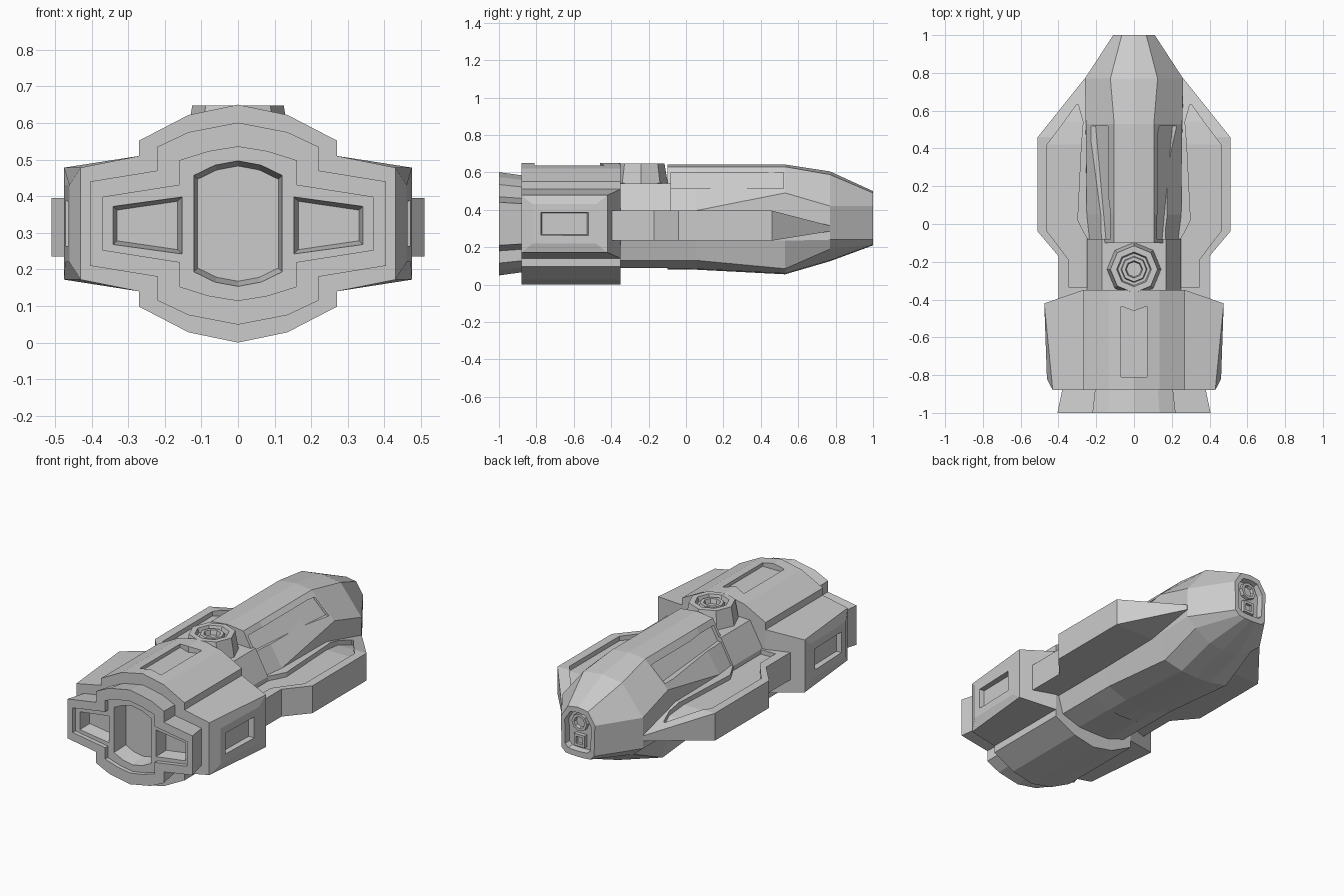
import bpy, bmesh, math

if "Cube" in bpy.data.objects:
    bpy.data.objects.remove(bpy.data.objects["Cube"])

MID = 0.325  # height of the rear block's centre line


def loft(name, sections):
    """Skin a list of equal-length closed loops and cap both ends."""
    bm = bmesh.new()
    rings = [[bm.verts.new(p) for p in s] for s in sections]
    n = len(rings[0])
    for a, b in zip(rings, rings[1:]):
        for i in range(n):
            j = (i + 1) % n
            bm.faces.new((a[i], a[j], b[j], b[i]))
    bm.faces.new(rings[0])
    bm.faces.new(rings[-1])
    bmesh.ops.recalc_face_normals(bm, faces=bm.faces[:])
    me = bpy.data.meshes.new(name)
    bm.to_mesh(me)
    bm.free()
    ob = bpy.data.objects.new(name, me)
    bpy.context.collection.objects.link(ob)
    return ob


def cut(ob, cutter):
    """Subtract a hidden cutter from an object."""
    m = ob.modifiers.new("recess", "BOOLEAN")
    m.operation, m.solver, m.object = "DIFFERENCE", "EXACT", cutter
    cutter.hide_render = True
    cutter.hide_set(True)


def at_y(pts, y, k=1.0, c=MID):
    """Place an x-z outline at depth y, scaled by k about height c."""
    return [(x * k, y, c + (z - c) * k) for x, z in pts]


def mirror_x(half):
    """Half outline from bottom centre to top centre -> closed outline."""
    return half + [(-x, z) for x, z in reversed(half[1:-1])]


def mirror_xz(q):
    """Quarter outline (from top centre outwards) -> closed outline about MID."""
    half = [(x, MID - z) for x, z in q] + [(x, MID + z) for x, z in reversed(q)]
    return mirror_x(half)


def rect(x0, x1, y, z0, z1, s=1):
    return [(s * x0, y, z0), (s * x1, y, z0), (s * x1, y, z1), (s * x0, y, z1)]


def side_rect(s, xa, ya, xb, yb, h):
    """Upright rectangle facing sideways, centred on MID."""
    return [(s * xa, ya, MID - h), (s * xb, yb, MID - h),
            (s * xb, yb, MID + h), (s * xa, ya, MID + h)]


def rings(cx, prof, n, axis="z", cc=0.0):
    """Polygon rings of (radius, position) for turned parts."""
    out = []
    for r, p in prof:
        ang = [2 * math.pi * i / n for i in range(n)]
        if axis == "z":
            out.append([(cx + r * math.sin(a), cc + r * math.cos(a), p) for a in ang])
        else:
            out.append([(cx + r * math.sin(a), p, cc + r * math.cos(a)) for a in ang])
    return out


# Forward hull with faceted nose: (y, half outline bottom to top)
hull_sections = [
    (-0.10, [(0, .082), (.10, .087), (.22, .13), (.25, .235), (.25, .365), (.105, .63), (0, .642)]),
    (0.05, [(0, .08), (.10, .085), (.22, .13), (.25, .235), (.25, .395), (.105, .63), (0, .642)]),
    (0.53, [(0, .055), (.10, .06), (.22, .085), (.258, .235), (.255, .49), (.105, .63), (0, .642)]),
    (0.77, [(0, .125), (.10, .13), (.20, .19), (.26, .24), (.26, .42), (.125, .588), (0, .605)]),
    (1.00, [(0, .21), (.04, .211), (.08, .215), (.105, .24), (.11, .42), (.065, .49), (0, .50)]),
]
hull = loft("forward_hull", [at_y(mirror_x(h), y) for y, h in hull_sections])

# Long recessed panels on the upper hull slopes
def slope_x(y, z):
    t = (y + 0.10) / 0.63
    k = 0.547 + (1.036 - 0.547) * t
    return 0.105 + (0.632 - z) * k

for s in (1, -1):
    corners = [(-0.08, .515), (0.52, .515), (0.52, .60), (-0.08, .60)]
    cut(hull, loft("slope_panel_cutter", [
        [(s * (slope_x(y, z) + d), y, z) for y, z in corners] for d in (-0.022, 0.06)]))

# Recessed nose tip with round lamp and small box lamp
tip = mirror_x(hull_sections[-1][1])
cut(hull, loft("nose_cutter", [at_y(tip, 0.965, 0.74, .36), at_y(tip, 1.02, 0.8, .36)]))
loft("nose_lamp", rings(0, [(.05, .955), (.05, .988), (.034, .988), (.03, .97)], 8, "y", .405))
loft("nose_box_lamp", [rect(-.035, .035, .955, .265, .335), rect(-.035, .035, .988, .265, .335),
                       rect(-.02, .02, .988, .28, .32), rect(-.02, .02, .972, .28, .32)])

# Lower neck joining hull and rear block
neck = mirror_x([(0, .088), (.10, .09), (.22, .13), (.25, .235), (.25, .395), (.17, .54), (0, .545)])
loft("neck", [at_y(neck, -0.45), at_y(neck, -0.08)])

# Side sponsons with a recessed channel along the top
wing_st = [(-.40, .40, .235, .395), (-.17, .40, .235, .395), (-.04, .51, .235, .395),
           (.46, .51, .235, .395), (.77, .262, .285, .315)]
groove_st = [(-.335, .24, .345, .368), (-.19, .24, .345, .368), (-.09, .24, .42, .368),
             (-.04, .27, .46, .368), (.02, .30, .46, .368), (.42, .28, .46, .368),
             (.54, .27, .37, .348), (.63, .295, .305, .32)]
for s, side in ((1, "right"), (-1, "left")):
    wing = loft(side + "_sponson", [rect(.15, x, y, a, b, s) for y, x, a, b in wing_st])
    cut(wing, loft(side + "_groove_cutter", [rect(a, b, y, z, .45, s) for y, a, b, z in groove_st]))

# Eight-sided hatch turret on the neck
loft("hatch_turret", rings(0, [(.15, .50), (.125, .648), (.092, .648), (.085, .622), (.07, .622),
                               (.065, .642), (.046, .642), (.04, .615)], 8, "z", -.24))

# Rear block with a notched panel on top
core = mirror_xz([(0, .325), (.135, .297), (.27, .227), (.27, .185)])
block = loft("rear_block", [at_y(core, -0.88), at_y(core, -0.35)])
panel = [(-.07, -.81), (.07, -.81), (.07, -.435), (0, -.46), (-.07, -.435)]
cut(block, loft("roof_panel_cutter", [[(x, y, z) for x, y in panel] for z in (.615, .70)]))

# Side pods with bevelled, recessed windows
for s, side in ((1, "right"), (-1, "left")):
    pod = loft(side + "_pod", [
        side_rect(s, .20, -.88, .20, -.35, .19),
        side_rect(s, .27, -.88, .27, -.35, .185),
        side_rect(s, .43, -.88, .475, -.42, .153),
        side_rect(s, .461, -.82, .472, -.48, .105)])
    cut(pod, loft(side + "_pod_window_cutter", [
        side_rect(s, .435, -.77, .44, -.53, .057),
        side_rect(s, .50, -.785, .50, -.515, .066)]))

# Flared exhaust housing with a sunk face
outer = mirror_xz([(0, .276), (.135, .25), (.22, .21), (.22, .145), (.405, .115)])
inner = mirror_xz([(0, .21), (.08, .197), (.16, .172), (.16, .105), (.37, .072)])
exhaust = loft("exhaust_housing", [at_y(outer, -0.86, .93), at_y(outer, -1.0),
                                   at_y(inner, -1.0), at_y(inner, -0.975)])

# Exhaust openings: tall centre and two tapered sides
centre = mirror_xz([(0, .178), (.065, .166), (.125, .137)])
cut(exhaust, loft("centre_exhaust_cutter", [at_y(centre, -0.875, .88), at_y(centre, -1.02)]))
for s in (1, -1):
    deep = [(.165, -.066), (.33, -.042), (.33, .042), (.165, .066)]
    wide = [(.145, -.085), (.348, -.058), (.348, .058), (.145, .085)]
    cut(exhaust, loft("side_exhaust_cutter", [
        [(s * x, y, MID - 0.005 + z) for x, z in p] for p, y in ((deep, -0.90), (wide, -1.02))]))
